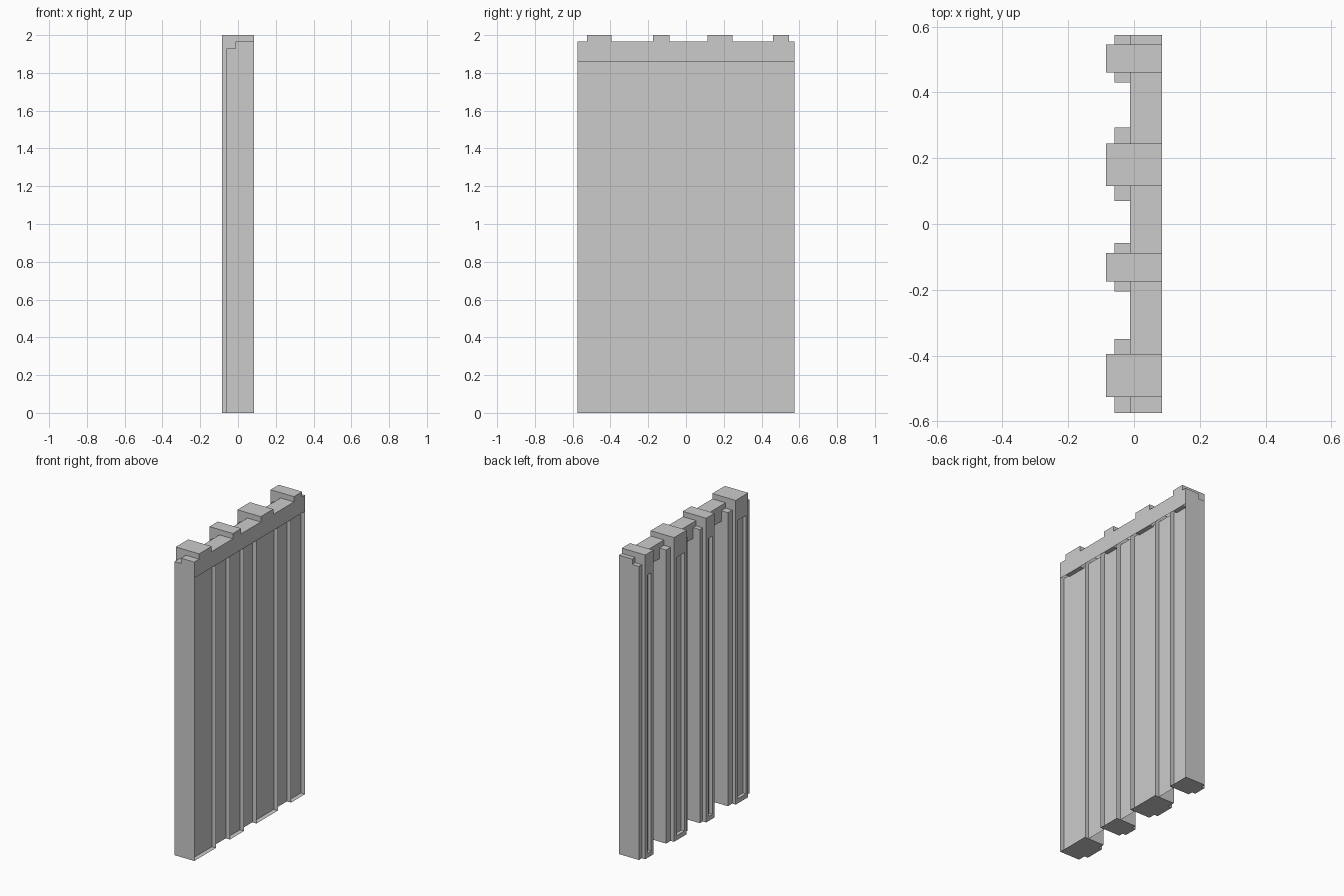
import bpy, bmesh
from mathutils import Vector

if "Cube" in bpy.data.objects:
    bpy.data.objects.remove(bpy.data.objects["Cube"])


def finish(name, bm):
    me = bpy.data.meshes.new(name)
    bm.to_mesh(me)
    bm.free()
    ob = bpy.data.objects.new(name, me)
    bpy.context.collection.objects.link(ob)
    return ob


def shell(name, x, y, z, open_dir=None):
    """Box from ranges, optionally without the side facing open_dir."""
    bm = bmesh.new()
    bmesh.ops.create_cube(bm, size=1)
    for v in bm.verts:
        v.co = [r[0] if c < 0 else r[1] for c, r in zip(v.co, (x, y, z))]
    bm.normal_update()
    if open_dir:
        d = Vector(open_dir)
        gone = [f for f in bm.faces if f.normal.dot(d) > 0.9]
        bmesh.ops.delete(bm, geom=gone, context='FACES_ONLY')
    return finish(name, bm)


def joist(name, y0, y1):
    """L-shaped bar: tall rear strip plus a cap over the beam, slotted at the rear."""
    profile = [(-.085, 0), (-.055, 0), (-.055, 1.86), (.085, 1.86), (.085, 2), (-.085, 2)]
    bm = bmesh.new()
    face = bm.faces.new([bm.verts.new((x, y0, z)) for x, z in profile])
    ext = bmesh.ops.extrude_face_region(bm, geom=[face])
    moved = [g for g in ext['geom'] if isinstance(g, bmesh.types.BMVert)]
    bmesh.ops.translate(bm, verts=moved, vec=(0, y1 - y0, 0))
    bmesh.ops.recalc_face_normals(bm, faces=bm.faces)
    # rear slot
    rear = min(bm.faces, key=lambda f: f.calc_center_median().x)
    bmesh.ops.inset_region(bm, faces=[rear], thickness=.033)
    for v in rear.verts:
        v.co.z = 1.86 if v.co.z > 1 else .03
    ext = bmesh.ops.extrude_discrete_faces(bm, faces=[rear])['faces'][0]
    # the side walls of the slot
    ring = [e for e in bm.edges if len(e.link_faces) == 1]
    bmesh.ops.translate(bm, verts=list(ext.verts), vec=(.023, 0, 0))
    bmesh.ops.bridge_loops(bm, edges=ring)
    bmesh.ops.recalc_face_normals(bm, faces=bm.faces)
    return finish(name, bm)


# post range and joist range along y
bays = [((-.575, -.35), (-.525, -.395)),
        ((-.205, -.058), (-.175, -.088)),
        ((.07, .293), (.115, .245)),
        ((.43, .575), (.46, .545))]

for i, (post, bar) in enumerate(bays, 1):
    shell(f"post_{i}", (-.06, .085), post, (0, 1.93), (1, 0, 0))
    joist(f"joist_{i}", *bar)

# top beam, open underneath
shell("top_beam", (-.012, .085), (-.575, .575), (1.86, 1.965), (0, 0, -1))

# thin recessed panel behind the post edges
bm = bmesh.new()
bm.faces.new([bm.verts.new(p) for p in
              ((.055, -.575, 0), (.055, .575, 0), (.055, .575, 1.87), (.055, -.575, 1.87))])
finish("wall_panel", bm)
